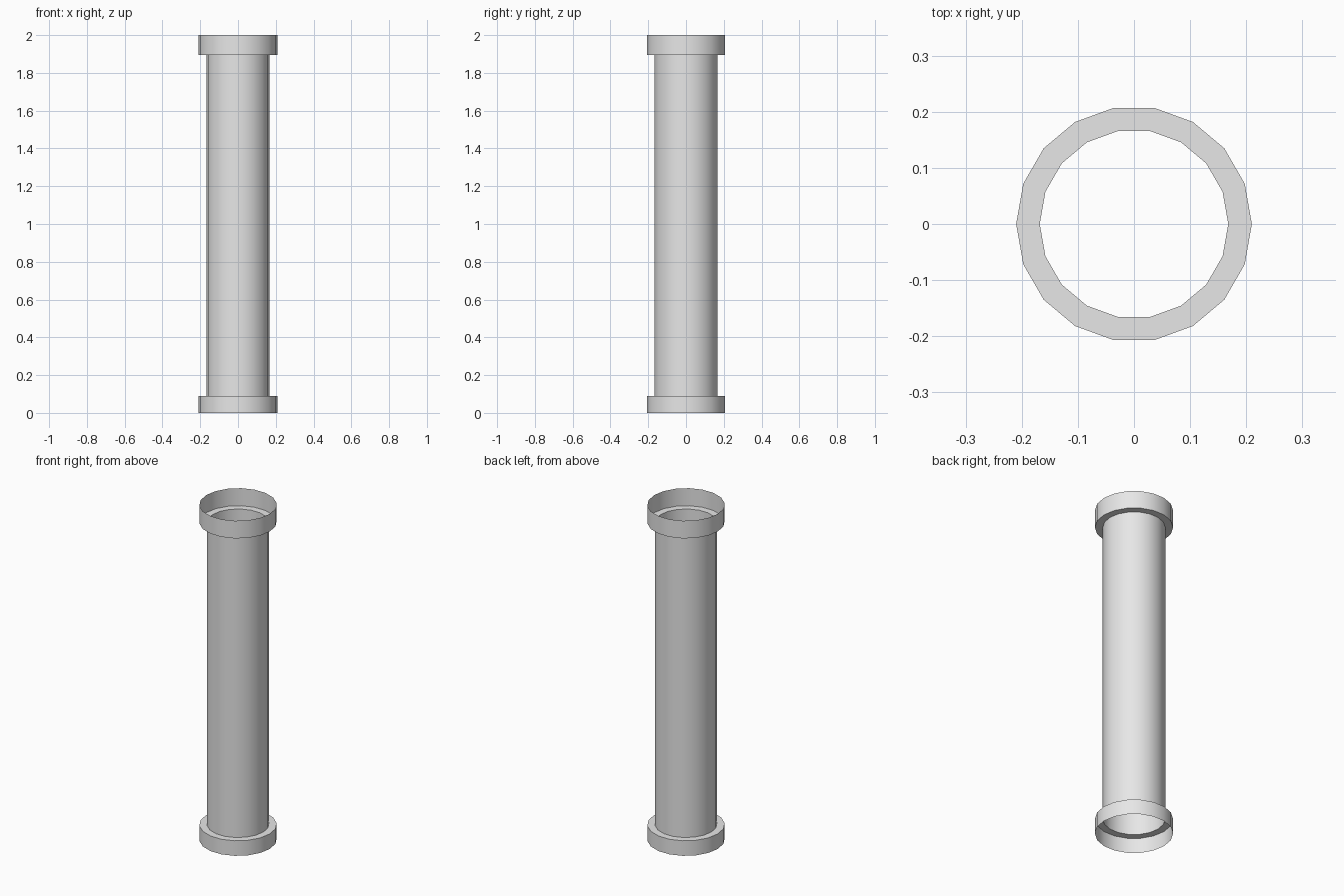
import bpy
import bmesh
import math
from mathutils import Matrix, Vector

SIDES = 18
PIPE_R, COLLAR_R = 0.168, 0.21
HEIGHT, LOW_Z, HIGH_Z = 2.0, 0.09, 1.895

cube = bpy.data.objects.get("Cube")
if cube:
    bpy.data.objects.remove(cube, do_unlink=True)

grey = bpy.data.materials.new("light_grey")
grey.use_nodes = True
colour = (0.8, 0.8, 0.8, 1.0)
grey.diffuse_color = colour
grey.node_tree.nodes["Principled BSDF"].inputs["Base Color"].default_value = colour


def lathe(name, profile):
    """Spin a (radius, height) profile into an open thin shell."""
    bm = bmesh.new()
    rings = []
    for r, z in profile:
        rings.append([bm.verts.new(Matrix.Rotation(math.tau * i / SIDES, 3, 'Z') @ Vector((r, 0, z)))
                      for i in range(SIDES)])
    for low, high in zip(rings, rings[1:]):
        for i in range(SIDES):
            j = (i + 1) % SIDES
            bm.faces.new((low[i], low[j], high[j], high[i]))
    mesh = bpy.data.meshes.new(name)
    bm.to_mesh(mesh)
    bm.free()
    mesh.materials.append(grey)
    obj = bpy.data.objects.new(name, mesh)
    bpy.context.collection.objects.link(obj)
    bpy.ops.object.select_all(action='DESELECT')
    obj.select_set(True)
    bpy.context.view_layer.objects.active = obj
    bpy.ops.object.shade_smooth_by_angle(angle=math.radians(30))
    return obj


# Hollow shaft, open at both ends
lathe("pipe", [(PIPE_R, LOW_Z), (PIPE_R, HIGH_Z)])

# Wider end collars, each joined to the shaft by a flat shoulder
lathe("bottom_collar", [(COLLAR_R, 0), (COLLAR_R, LOW_Z), (PIPE_R, LOW_Z)])
lathe("top_collar", [(PIPE_R, HIGH_Z), (COLLAR_R, HIGH_Z), (COLLAR_R, HEIGHT)])
